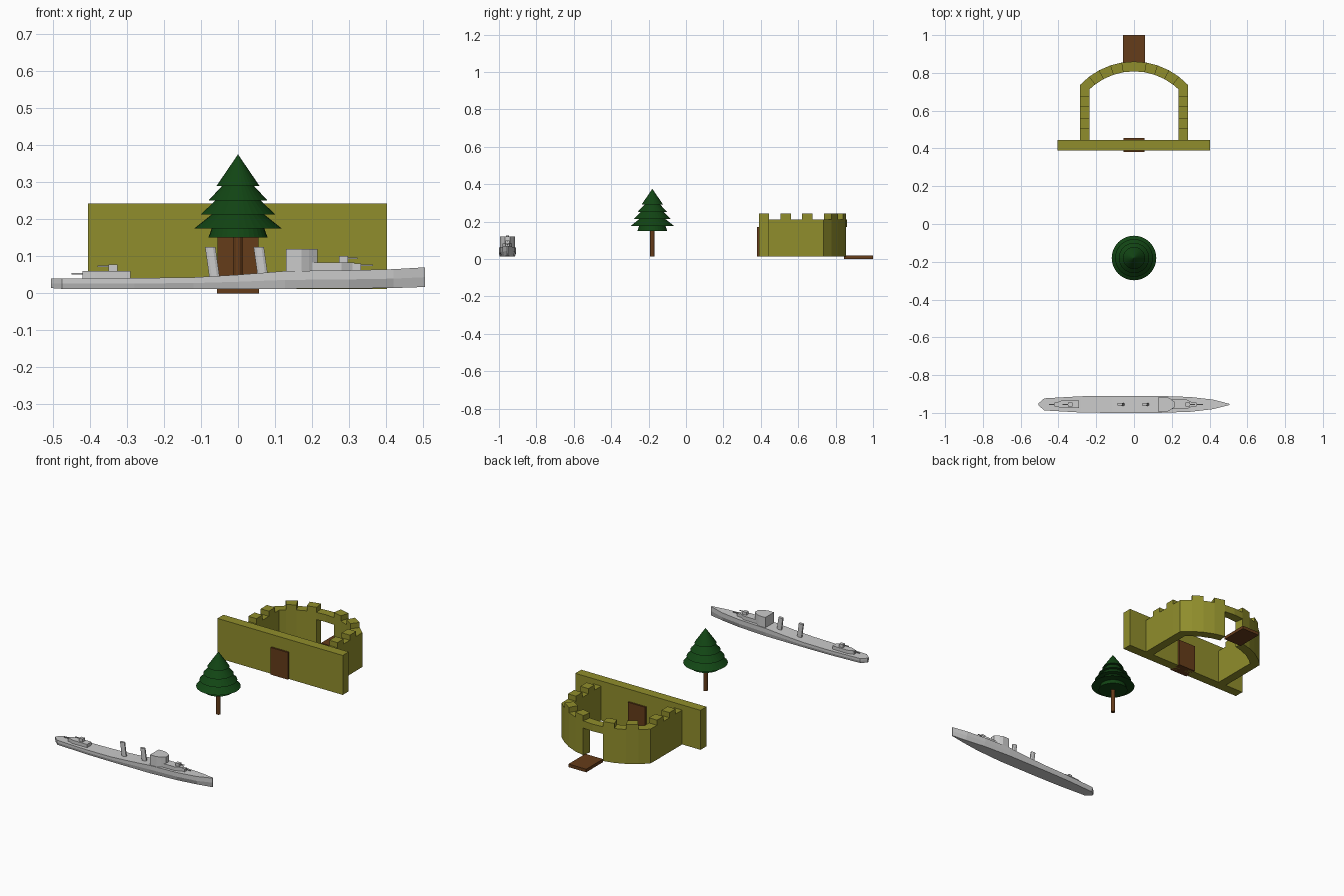
import bpy, bmesh
from math import sin, cos, radians, sqrt, pi
from mathutils import Matrix

if "Cube" in bpy.data.objects:
    bpy.data.objects.remove(bpy.data.objects["Cube"])


def paint(name, rgb):
    m = bpy.data.materials.new(name)
    m.diffuse_color = (*rgb, 1)
    m.use_nodes = True
    m.node_tree.nodes["Principled BSDF"].inputs["Base Color"].default_value = m.diffuse_color
    return m


OLIVE = paint("olive", (0.28, 0.27, 0.025))
GREEN = paint("green", (0.006, 0.06, 0.007))
BROWN = paint("brown", (0.13, 0.045, 0.01))


def finish(bm, name, mat=None):
    bmesh.ops.remove_doubles(bm, verts=bm.verts, dist=1e-5)
    bmesh.ops.recalc_face_normals(bm, faces=bm.faces)
    me = bpy.data.meshes.new(name)
    bm.to_mesh(me)
    bm.free()
    ob = bpy.data.objects.new(name, me)
    bpy.context.collection.objects.link(ob)
    if mat:
        me.materials.append(mat)
    return ob


def loft(name, rings, mat=None):
    """Skin closed rings of equal point count and cap the ends."""
    bm = bmesh.new()
    vs = [[bm.verts.new(p) for p in r] for r in rings]
    n = len(vs[0])
    for a, b in zip(vs, vs[1:]):
        for i in range(n):
            j = (i + 1) % n
            bm.faces.new((a[i], a[j], b[j], b[i]))
    bm.faces.new(vs[0])
    bm.faces.new(vs[-1])
    return finish(bm, name, mat)


def prism(name, pts, z0, z1, mat=None, lean=0):
    return loft(name, [[(x, y, z0) for x, y in pts],
                       [(x + lean, y, z1) for x, y in pts]], mat)


def box(name, x0, x1, y0, y1, z0, z1, mat=None):
    return prism(name, [(x0, y0), (x1, y0), (x1, y1), (x0, y1)], z0, z1, mat)


def lathe(name, profile, y, n, mat):
    bm = bmesh.new()
    vs = [bm.verts.new((r, 0, z)) for r, z in profile]
    es = [bm.edges.new(p) for p in zip(vs, vs[1:])]
    bmesh.ops.spin(bm, geom=vs + es, axis=(0, 0, 1), cent=(0, 0, 0),
                   angle=2 * pi, steps=n, use_duplicate=False)
    bmesh.ops.transform(bm, matrix=Matrix.Translation((0, y, 0)), verts=bm.verts)
    return finish(bm, name, mat)


# Castle front wall with door
BASE, TOP, MERLON, LINTEL = 0.012, 0.212, 0.242, 0.17
box("front_wall", -0.405, 0.402, 0.39, 0.445, BASE, MERLON, OLIVE)
box("front_door", -0.056, 0.056, 0.38, 0.455, BASE, 0.17, BROWN)

# Curtain wall stations: (outer, inner) pairs from front wall to gate
stations = [((0.287, y), (0.235, y)) for y in (0.445, 0.505, 0.562, 0.619, 0.677)]
CY, RO, RI = 0.468, 0.392, 0.34
for k in range(5, 0, -1):
    a = radians(9.36 * k)
    inner = (RI * sin(a), CY + RI * cos(a))
    if k == 5:
        inner = (0.235, CY + sqrt(RI ** 2 - 0.235 ** 2))
    stations.append(((RO * sin(a), CY + RO * cos(a)), inner))


def outline(st, s):
    return [(s * o[0], o[1]) for o, _ in st] + [(s * i[0], i[1]) for _, i in reversed(st)]


for s, side in ((1, "right"), (-1, "left")):
    prism(f"curtain_wall_{side}", outline(stations, s), BASE, TOP, OLIVE)
    for k in (1, 3, 6, 8):
        prism(f"merlon_{side}", outline(stations[k:k + 2], s), TOP, MERLON, OLIVE)

# Lintel over the gate, and lowered drawbridge
o, i = stations[-1]
prism("gate_lintel", [o, (0, CY + RO), (-o[0], o[1]), (-i[0], i[1]), (0, CY + RI), i],
      LINTEL, TOP, OLIVE)
box("drawbridge", -0.057, 0.057, 0.845, 1.0, 0, 0.018, BROWN)

# Fir tree
lathe("tree_trunk", [(0, 0.012), (0.012, 0.012), (0.012, 0.16), (0, 0.16)], -0.18, 12, BROWN)
lathe("tree_foliage", [(0, 0.15), (0.08, 0.15), (0.07, 0.178), (0.118, 0.175),
                       (0.068, 0.215), (0.1, 0.213), (0.06, 0.252), (0.08, 0.25),
                       (0.042, 0.291), (0.058, 0.29), (0, 0.375)], -0.18, 32, GREEN)

# Ship hull: x, deck half width, deck z, keel half width, keel z
SY = -0.955
sections = [(-0.505, 0.006, 0.04, 0.004, 0.014), (-0.475, 0.032, 0.04, 0.028, 0.012),
            (-0.28, 0.043, 0.041, 0.038, 0.012), (-0.12, 0.045, 0.043, 0.04, 0.012),
            (0.0, 0.045, 0.05, 0.04, 0.012), (0.127, 0.045, 0.06, 0.04, 0.012),
            (0.3, 0.039, 0.062, 0.03, 0.013), (0.42, 0.025, 0.065, 0.014, 0.014),
            (0.505, 0.003, 0.07, 0.002, 0.017)]
loft("ship_hull", [[(x, SY - w, zt), (x, SY + w, zt), (x, SY + w, (zt + zb) / 2),
                    (x, SY + k, zb), (x, SY - k, zb), (x, SY - w, (zt + zb) / 2)]
                   for x, w, zt, k, zb in sections])


def mirrored(half):
    """Symmetric plan about the ship's centre line."""
    return [(x, SY + y) for x, y in half] + [(x, SY - y) for x, y in reversed(half)]


# Deckhouses and bridge
prism("aft_deckhouse", mirrored([(-0.42, 0.006), (-0.385, 0.02), (-0.29, 0.02)]), 0.035, 0.06)
prism("bridge", mirrored([(0.13, 0.04), (0.172, 0.04), (0.192, 0.03), (0.215, 0.014)]),
      0.055, 0.12)
prism("fore_deckhouse", mirrored([(0.19, 0.025), (0.28, 0.025), (0.315, 0.007)]), 0.055, 0.083)

# Raked funnels
for x in (-0.063, 0.068):
    prism("funnel", mirrored([(x - 0.014, 0.004), (x - 0.007, 0.008),
                              (x + 0.007, 0.008), (x + 0.014, 0.004)]), 0.04, 0.125, lean=-0.012)


# Deck guns: d is the barrel direction along x
def gun(x, z, d, reach):
    box("gun_mount", x - 0.012, x + 0.012, SY - 0.01, SY + 0.01, z, z + 0.018)
    a, b = sorted((x, x + d * reach))
    box("gun_barrel", a, b, SY - 0.002, SY + 0.002, z + 0.011, z + 0.015)


gun(-0.337, 0.06, -1, 0.042)
gun(-0.408, 0.04, -1, 0.042)
gun(0.285, 0.082, 1, 0.037)
gun(0.32, 0.062, 1, 0.045)
